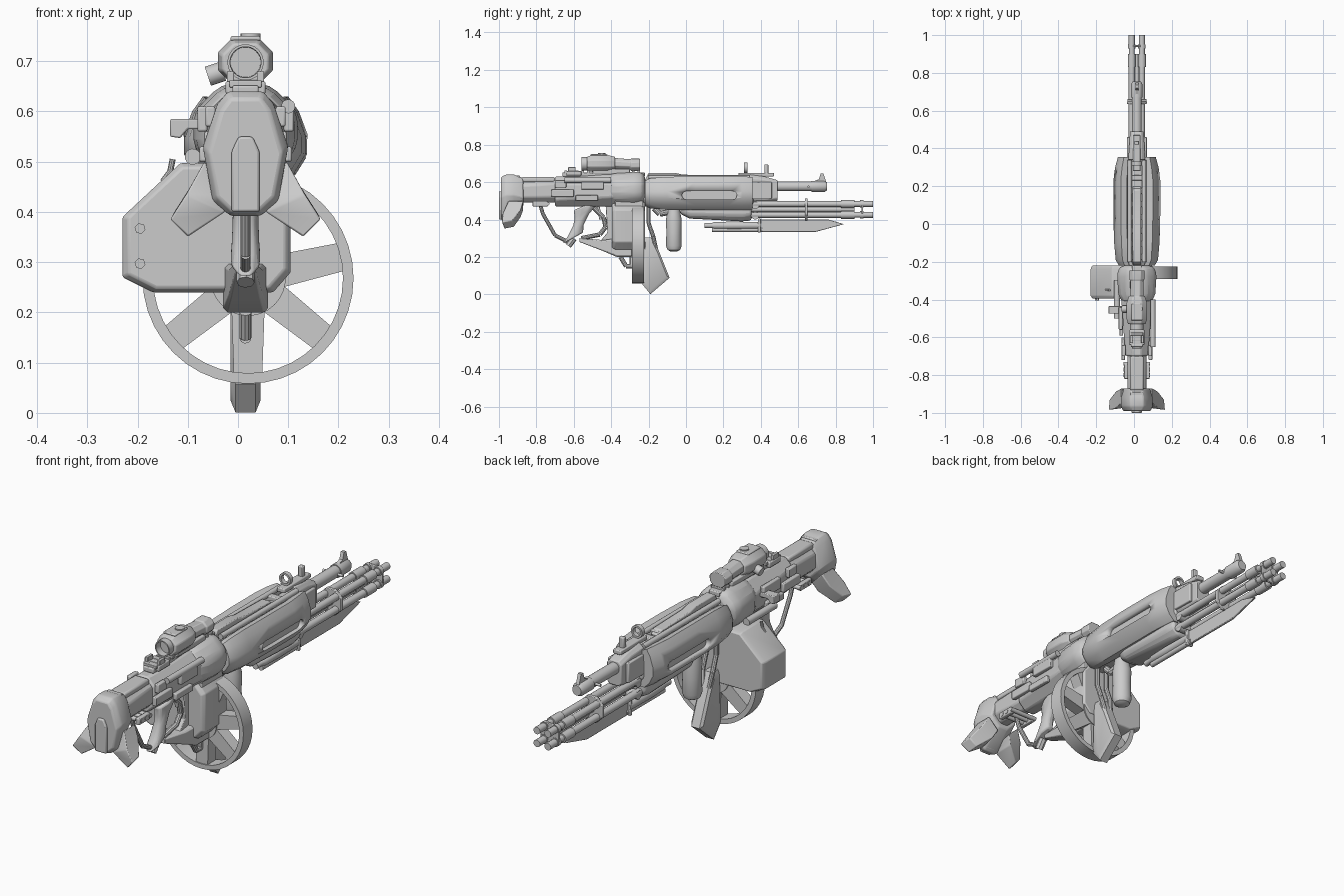
import bpy, bmesh, math
from mathutils import Vector

C = 0.015  # centre line of the weapon body


def finish(ob, bevel=0.0):
    if bevel:
        m = ob.modifiers.new("Bevel", 'BEVEL')
        m.width, m.segments, m.limit_method = bevel, 2, 'ANGLE'
        m.angle_limit = math.radians(25)
    bpy.ops.object.select_all(action='DESELECT')
    ob.select_set(True)
    bpy.context.view_layer.objects.active = ob
    bpy.ops.object.shade_smooth_by_angle(angle=math.radians(35))
    return ob


def loft(name, rings, bevel=0.0, closed=False):
    """Skin equal-length rings of points, capping the ends (or closing the loop)."""
    bm = bmesh.new()
    R = [[bm.verts.new(p) for p in r] for r in rings]
    n = len(R[0])
    for a, b in list(zip(R, R[1:])) + ([(R[-1], R[0])] if closed else []):
        for i in range(n):
            bm.faces.new((a[i], a[(i + 1) % n], b[(i + 1) % n], b[i]))
    if not closed:
        bm.faces.new(R[0])
        bm.faces.new(R[-1])
    bmesh.ops.recalc_face_normals(bm, faces=bm.faces)
    me = bpy.data.meshes.new(name)
    bm.to_mesh(me)
    bm.free()
    ob = bpy.data.objects.new(name, me)
    bpy.context.collection.objects.link(ob)
    return finish(ob, bevel)


def ext(name, pts, axis, a, b, bevel=0.0):
    """Extrude a side (y,z) profile along x, or a front (x,z) profile along y."""
    put = (lambda t, p: (t, p[0], p[1])) if axis == 'x' else (lambda t, p: (p[0], t, p[1]))
    return loft(name, [[put(t, p) for p in pts] for t in (a, b)], bevel)


def box(name, x0, x1, y0, y1, z0, z1, bevel=0.004):
    return ext(name, [(x0, z0), (x1, z0), (x1, z1), (x0, z1)], 'y', y0, y1, bevel)


def octo(y, hw, z0, z1, c=0.3, cx=C):
    """Chamfered rectangle ring at y."""
    k = c * min(2 * hw, z1 - z0)
    return [(cx + x, y, z) for x, z in ((-hw + k, z0), (hw - k, z0), (hw, z0 + k), (hw, z1 - k),
            (hw - k, z1), (-hw + k, z1), (-hw, z1 - k), (-hw, z0 + k))]


def body(name, secs, bevel=0.008):
    return loft(name, [octo(*s) for s in secs], bevel)


def turn(name, p0, d, prof, n=20):
    """Lathe (distance, radius) pairs about the axis d from p0."""
    d = Vector(d).normalized()
    u = d.orthogonal().normalized()
    v = d.cross(u)
    return loft(name, [[Vector(p0) + d * t + r * (u * math.cos(2 * math.pi * i / n) + v * math.sin(2 * math.pi * i / n))
                for i in range(n)] for t, r in prof])


def rod(name, p0, p1, r, n=14):
    d = Vector(p1) - Vector(p0)
    return turn(name, p0, d, [(0, r), (d.length, r)], n)


def path(name, pts, r):
    for i, (a, b) in enumerate(zip(pts, pts[1:])):
        rod(f"{name}_{i}", a, b, r, 10)


def hoop(name, cx, cz, ro, ri, y0, y1, n=40):
    rings = []
    for i in range(n):
        a = 2 * math.pi * i / n
        rings.append([(cx + r * math.cos(a), y, cz + r * math.sin(a)) for r, y in ((ro, y0), (ro, y1), (ri, y1), (ri, y0))])
    return loft(name, rings, closed=True)


# butt: chamfered shell, lower edge rising forwards, with spine and side fins
def butt_ring(y, s, zb):
    half = [(0.03, zb), (0.066, zb + 0.03), (0.085, 0.53), (0.056, 0.615), (0.035, 0.64)]
    return [(C + x * s, y, z - (1 - s) * 0.1 * (z > 0.5)) for x, z in half] + \
           [(C - x * s, y, z - (1 - s) * 0.1 * (z > 0.5)) for x, z in half[::-1]]


loft("butt_pad", [butt_ring(-0.99, 0.86, 0.4), butt_ring(-0.965, 1, 0.39), butt_ring(-0.92, 1, 0.43),
                  butt_ring(-0.87, 0.82, 0.47)], 0.006)
ext("butt_spine", [(C - 0.028, 0.4), (C + 0.028, 0.4), (C + 0.028, 0.52), (C + 0.014, 0.55), (C - 0.014, 0.55),
                   (C - 0.028, 0.52)], 'y', -1.0, -0.95, 0.005)
for s, side in ((-1, "left"), (1, "right")):
    loft(f"butt_fin_{side}", [
        [(C + s * x, y, z) for x, y, z in ring] for ring in (
            ((0.082, -0.95, 0.5), (0.082, -0.87, 0.5), (0.03, -0.87, 0.45), (0.03, -0.95, 0.43)),
            ((0.118, -0.98, 0.435), (0.11, -0.885, 0.45), (0.05, -0.885, 0.41), (0.04, -0.97, 0.4)),
            ((0.15, -0.985, 0.385), (0.145, -0.93, 0.395), (0.112, -0.92, 0.36), (0.115, -0.97, 0.35)))], 0.004)
box("butt_top_clip", C - 0.035, C + 0.035, -0.97, -0.89, 0.61, 0.635)

# stock tube and receiver
body("stock_tube", [(-0.9, 0.05, 0.49, 0.61), (-0.69, 0.05, 0.49, 0.62)])
box("stock_cover", C - 0.036, C + 0.036, -0.88, -0.7, 0.6, 0.627, 0.008)
body("receiver_rear", [(-0.7, 0.058, 0.47, 0.63), (-0.6, 0.068, 0.47, 0.63), (-0.45, 0.078, 0.47, 0.64),
                       (-0.38, 0.085, 0.47, 0.64)])
body("receiver_front", [(-0.42, 0.075, 0.48, 0.64), (-0.37, 0.098, 0.47, 0.65), (-0.26, 0.105, 0.47, 0.655),
                        (-0.22, 0.085, 0.48, 0.645)], 0.02)
for i, (y0, y1, z0, z1) in enumerate(((-0.82, -0.74, 0.47, 0.5), (-0.72, -0.6, 0.52, 0.56), (-0.7, -0.64, 0.57, 0.61),
                                      (-0.59, -0.47, 0.5, 0.53), (-0.56, -0.44, 0.56, 0.61))):
    for s in (-1, 1):
        w = (0.058, 0.072, 0.07, 0.082, 0.086)[i]
        box(f"receiver_panel_{i}_{s}", C + s * w - 0.01, C + s * w + 0.01, y0, y1, z0, z1)
for y in (-0.8, -0.77, -0.74):
    rod("stock_pin", (C - 0.07, y, 0.485), (C + 0.07, y, 0.485), 0.01)
rod("receiver_tube", (0.1, -0.65, 0.61), (0.1, -0.4, 0.61), 0.014)
rod("side_cable", (-0.09, -0.5, 0.51), (-0.09, -0.3, 0.51), 0.016)
ext("charging_handle", [(-0.06, 0.585), (-0.135, 0.585), (-0.135, 0.55), (-0.115, 0.547), (-0.1, 0.565), (-0.06, 0.565)],
    'y', -0.475, -0.435, 0.003)

# top rail and optic
box("top_rail", C - 0.026, C + 0.026, -0.66, -0.22, 0.63, 0.652)
for i in range(14):
    box("rail_tooth", C - 0.032, C + 0.032, -0.65 + i * 0.03, -0.635 + i * 0.03, 0.648, 0.662, 0.002)
box("rear_sight_base", C - 0.04, C + 0.04, -0.64, -0.56, 0.635, 0.66)
for s in (-1, 1):
    box("rear_sight_ear", C + s * 0.03 - 0.007, C + s * 0.03 + 0.007, -0.63, -0.59, 0.65, 0.68, 0.002)
body("scope_housing", [(-0.53, 0.046, 0.66, 0.735), (-0.5, 0.055, 0.655, 0.745), (-0.42, 0.055, 0.655, 0.745),
                       (-0.38, 0.042, 0.66, 0.735)], 0.004)
turn("scope_eyepiece", (C, -0.56, 0.698), (0, 1, 0), [(0.03, 0.03), (0, 0.031), (0, 0.036), (0.03, 0.036)], 28)
body("scope_objective", [(-0.39, 0.036, 0.67, 0.73), (-0.3, 0.034, 0.668, 0.722), (-0.295, 0.04, 0.66, 0.725),
                         (-0.245, 0.04, 0.66, 0.725)], 0.004)
rod("scope_turret", (C + 0.01, -0.45, 0.735), (C + 0.01, -0.45, 0.755), 0.02)
box("scope_top_plate", C - 0.03, C + 0.03, -0.51, -0.42, 0.74, 0.75)
rod("scope_side_knob", (-0.06, -0.45, 0.67), (-0.03, -0.45, 0.68), 0.02)
box("scope_mount", C - 0.035, C + 0.035, -0.5, -0.3, 0.645, 0.67)

# handguard: two shells with side slots around an exposed core
sec = [(0.42, 0.62), (0.68, 0.63), (0.85, 0.6), (1, 0.55), (1, 0.515), (0.8, 0.475), (0.55, 0.45), (0.3, 0.45)]
stations = [(-0.22, 0.095, 0.75), (-0.19, 0.112, 0.9), (-0.1, 0.12, 0.98), (0.05, 0.125, 1), (0.23, 0.125, 1), (0.3, 0.115, 1),
            (0.355, 0.1, 0.97)]
for s, side in ((-1, "left"), (1, "right")):
    shell = loft(f"handguard_{side}", [[(C + s * x * w, y, 0.54 + (z - 0.54) * k) for x, z in sec] for y, w, k in stations])
    cap = [(cy + 0.022 * math.cos(math.radians(a)), 0.53 + 0.022 * math.sin(math.radians(a)))
           for cy, a0 in ((0.25, -90), (0.0, 90)) for a in range(a0, a0 + 181, 30)]
    cut = ext(f"slot_cutter_{side}", cap, 'x', C + s * 0.1, C + s * 0.2)
    cut.hide_render = True
    cut.hide_set(True)
    m = shell.modifiers.new("Slot", 'BOOLEAN')
    m.object, m.operation, m.solver = cut, 'DIFFERENCE', 'EXACT'
    rod(f"guard_rail_{side}", (C + s * 0.038, -0.2, 0.625), (C + s * 0.038, 0.34, 0.625), 0.012)
    box(f"front_block_fin_{side}", C + s * 0.045 - 0.008, C + s * 0.045 + 0.008, 0.34, 0.46, 0.51, 0.6)
body("handguard_core", [(-0.24, 0.055, 0.47, 0.61), (0.36, 0.055, 0.46, 0.61)])
for i in range(7):
    y = -0.19 + i * 0.07
    box("core_rib", C - 0.045, C + 0.045, y, y + 0.03, 0.6, 0.628)
ext("top_cover", [(-0.22, 0.61), (0.2, 0.61), (0.18, 0.635), (-0.02, 0.64), (-0.06, 0.65), (-0.2, 0.65)], 'x',
    C - 0.022, C + 0.022, 0.004)

# front block, upper barrel and iron sights
body("front_block", [(0.34, 0.045, 0.49, 0.64, 0.2), (0.42, 0.04, 0.49, 0.63, 0.2), (0.49, 0.036, 0.5, 0.61, 0.2)], 0.004)
box("front_block_rail", C - 0.02, C + 0.02, 0.28, 0.47, 0.63, 0.65)
hoop("ring_sight", C, 0.678, 0.028, 0.019, 0.31, 0.33, 20)
box("gas_block_sight", C - 0.012, C + 0.012, 0.42, 0.44, 0.64, 0.695)
turn("upper_barrel", (C, 0.47, 0.577), (0, 1, 0), [(0, 0.026), (0.2, 0.026), (0.2, 0.03), (0.27, 0.03), (0.285, 0.022)])
ext("front_sight", [(0.67, 0.6), (0.75, 0.6), (0.735, 0.645), (0.72, 0.645), (0.71, 0.615)], 'x', C - 0.008, C + 0.008)
rod("barrel_cross_pin", (C - 0.05, 0.655, 0.575), (C + 0.05, 0.655, 0.575), 0.006)

# lower barrel cluster with clamps
for x in (-0.027, 0.027):
    for z in (0.425, 0.483):
        turn("lower_barrel", (C + x, 0.3, z), (0, 1, 0), [(0, 0.016), (0.53, 0.016), (0.53, 0.021), (0.6, 0.021), (0.6, 0.015),
             (0.63, 0.015), (0.63, 0.02), (0.65, 0.02), (0.65, 0.016), (0.7, 0.016)], 16)
rod("centre_rod", (C, 0.3, 0.454), (C, 0.9, 0.454), 0.014)
body("barrel_clamp", [(0.635, 0.053, 0.395, 0.512), (0.65, 0.053, 0.395, 0.512)], 0.003)
body("muzzle_clamp", [(0.937, 0.046, 0.405, 0.503), (0.947, 0.046, 0.405, 0.503)], 0.003)
body("lower_forend", [(-0.03, 0.045, 0.43, 0.48), (0.02, 0.06, 0.405, 0.48), (0.3, 0.062, 0.39, 0.49),
                      (0.35, 0.055, 0.395, 0.5)], 0.012)
for z in (0.42, 0.475):
    rod("forend_collar", (C - 0.04, 0.37, z), (C + 0.04, 0.37, z), 0.02)

# bayonet
turn("bayonet_handle", (C, 0.1, 0.368), (0, 1, 0), [(0, 0.014), (0.04, 0.014), (0.05, 0.019), (0.15, 0.021), (0.3, 0.019)])
rod("bayonet_lower_tube", (C, 0.14, 0.345), (C, 0.41, 0.345), 0.012)
box("bayonet_guard", C - 0.018, C + 0.018, 0.385, 0.4, 0.33, 0.405)
ext("bayonet_blade", [(0.39, 0.333), (0.69, 0.333), (0.845, 0.375), (0.76, 0.4), (0.39, 0.4)], 'x', C - 0.006, C + 0.006, 0.003)

# grips
turn("foregrip", (C, -0.065, 0.23), (0, 0, 1), [(0, 0.02), (0.008, 0.034), (0.03, 0.042), (0.1, 0.04), (0.17, 0.042),
                                               (0.2, 0.036), (0.24, 0.03)], 24)
loft("pistol_grip", [[(C + a * w, y + b * d, z + b * 0.03) for a, b in ((-0.5, -1), (0.5, -1), (1, -0.4), (1, 0.4),
                     (0.5, 1), (-0.5, 1), (-1, 0.4), (-1, -0.4))]
     for y, z, w, d in ((-0.605, 0.3, 0.03, 0.055), (-0.59, 0.34, 0.027, 0.042), (-0.56, 0.4, 0.025, 0.042),
                        (-0.54, 0.44, 0.03, 0.055), (-0.53, 0.48, 0.034, 0.07))], 0.008)
path("stock_brace", [(C, -0.78, 0.48), (C, -0.765, 0.43), (C, -0.7, 0.315), (C, -0.62, 0.275)], 0.01)
rod("grip_stud", (C, -0.63, 0.26), (C, -0.6, 0.3), 0.018, 8)
rod("trigger", (C, -0.47, 0.47), (C, -0.455, 0.4), 0.008)
path("trigger_guard", [(C, -0.5, 0.47), (C, -0.44, 0.41), (C, -0.43, 0.36), (C, -0.46, 0.32), (C, -0.56, 0.3)], 0.012)
path("sling_loop", [(C, -0.35, 0.2), (C, -0.32, 0.15), (C, -0.29, 0.15), (C, -0.29, 0.2)], 0.012)
body("lower_wedge", [(-0.57, 0.02, 0.28, 0.3, 0.1), (-0.44, 0.034, 0.23, 0.29, 0.1), (-0.37, 0.045, 0.2, 0.3, 0.1),
                     (-0.29, 0.045, 0.2, 0.3, 0.1)], 0.003)
ext("guard_web", [(-0.43, 0.48), (-0.4, 0.48), (-0.36, 0.42), (-0.36, 0.28), (-0.47, 0.27), (-0.42, 0.33)], 'x',
    C - 0.015, C + 0.015, 0.003)

# spoked drum
W, wz = 0.02, 0.268
hoop("drum_rim", W, wz, 0.21, 0.189, -0.29, -0.225)
rod("drum_hub", (W, -0.29, wz), (W, -0.225, wz), 0.075, 28)
for i in range(7):
    a = math.radians(-90 + i * 360 / 7)
    u, v = (math.cos(a), math.sin(a)), (-math.sin(a), math.cos(a))
    ext(f"drum_spoke_{i}", [(W + u[0] * r + v[0] * t, wz + u[1] * r + v[1] * t)
        for r, t in ((0.03, -0.034), (0.2, -0.028), (0.2, 0.028), (0.03, 0.034))], 'y', -0.285, -0.23)

# ammunition box with bolts
outline = [(-0.23, 0.39), (-0.115, 0.497), (0.06, 0.5), (0.105, 0.45), (0.105, 0.28), (0.07, 0.24), (-0.17, 0.24), (-0.23, 0.27)]
mid = (-0.06, 0.37)
loft("ammo_box", [[(mid[0] + (x - mid[0]) * k, y, mid[1] + (z - mid[1]) * k) for x, z in outline]
                  for y, k in ((-0.395, 0.93), (-0.38, 1), (-0.24, 1), (-0.22, 0.95))], 0.004)
for z in (0.297, 0.367):
    rod("box_bolt", (-0.195, -0.405, z), (-0.195, -0.39, z), 0.011, 6)
path("box_latch", [(-0.15, -0.35, 0.46), (-0.135, -0.35, 0.48), (-0.13, -0.35, 0.505)], 0.006)
box("feed_neck", C - 0.06, C + 0.07, -0.38, -0.23, 0.44, 0.5)

# hanging foot and feed pipes ahead of the drum
foot = [(-0.235, 0.06), (-0.19, 0.005), (-0.09, 0.09), (-0.15, 0.24), (-0.18, 0.3), (-0.225, 0.3)]
loft("lower_foot", [[(C + x, -0.17 + (y + 0.17) * k, 0.14 + (z - 0.14) * k) for y, z in foot]
                    for x, k in ((-0.03, 0.85), (-0.02, 1.03), (0.02, 1.03), (0.03, 0.85))])
for s in (-1, 1):
    path("feed_pipe", [(C + s * 0.025, -0.2, 0.47), (C + s * 0.025, -0.2, 0.38), (C + s * 0.025, -0.175, 0.31),
                       (C + s * 0.015, -0.16, 0.24)], 0.011)
path("grip_hanger", [(C, -0.17, 0.46), (C, -0.14, 0.43), (C, -0.07, 0.445)], 0.016)
